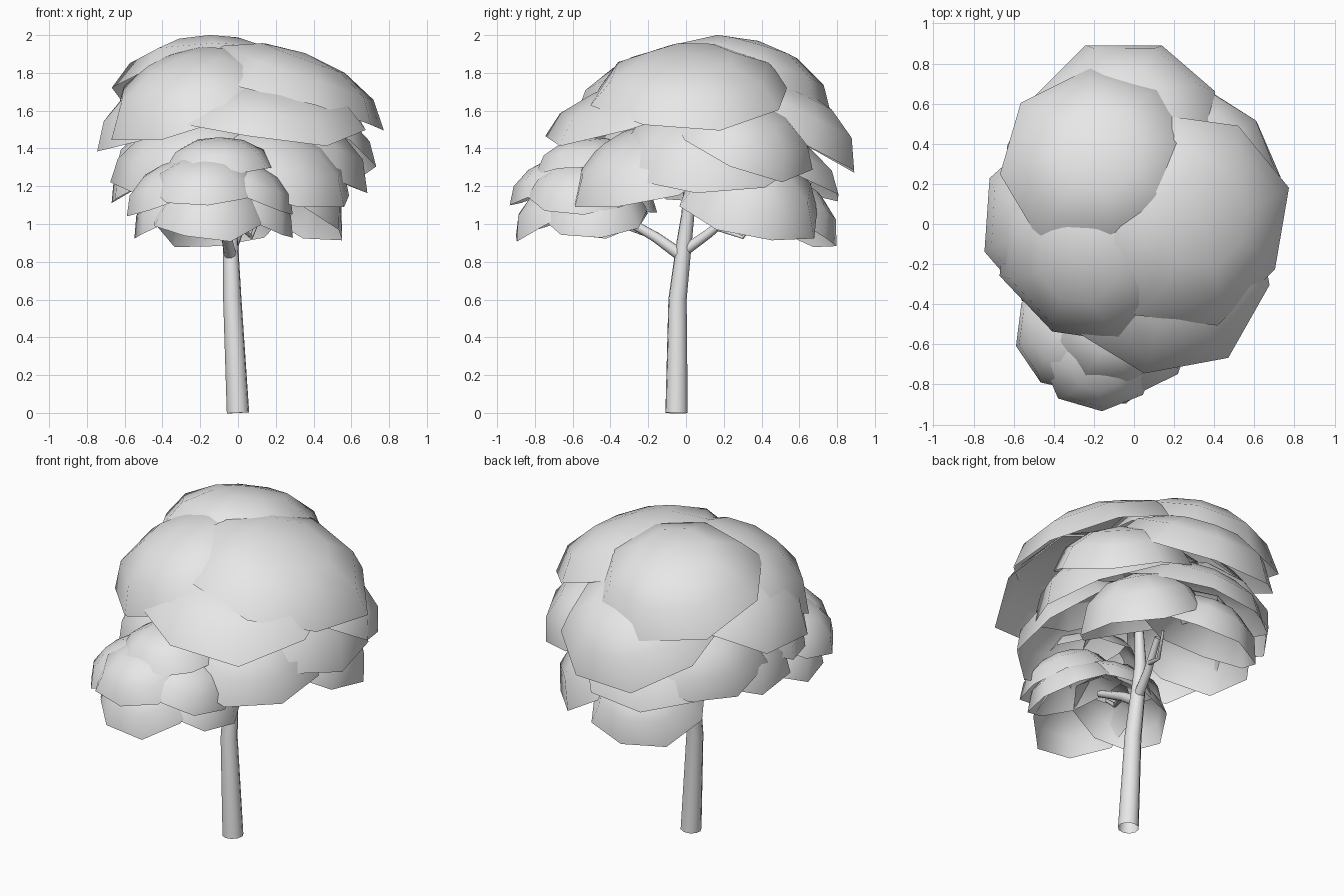
import bpy, bmesh, math, random
from mathutils import Vector, Matrix

random.seed(4)
if "Cube" in bpy.data.objects:
    bpy.data.objects.remove(bpy.data.objects["Cube"], do_unlink=True)

grey = bpy.data.materials.new("light_grey")
grey.use_nodes = True
grey.diffuse_color = (0.8, 0.8, 0.8, 1)
grey.node_tree.nodes["Principled BSDF"].inputs["Base Color"].default_value = (0.8, 0.8, 0.8, 1)


def leaf_cap(name, centre, normal, radius, height, sides=8, rings=3):
    """Open smooth dome with an uneven polygonal rim."""
    bm = bmesh.new()
    frame = Vector(normal).to_track_quat('Z', 'Y').to_matrix().to_4x4()
    frame = Matrix.Translation(centre) @ frame
    apex = bm.verts.new((0, 0, height))
    spin = random.uniform(0, math.tau)
    wobble = [random.uniform(0.98, 1.06) for _ in range(sides)]
    drop = [random.uniform(-0.06, 0.06) * radius for _ in range(sides)]
    loops = []
    for k in range(1, rings + 1):
        t = k / rings
        loop = []
        for i in range(sides):
            a = spin + math.tau * i / sides
            r = radius * math.sin(t * math.pi / 2.3) / math.sin(math.pi / 2.3)
            r *= 1 + (wobble[i] - 1) * t
            z = height * (1 - t ** 2) + drop[i] * t ** 3
            loop.append(bm.verts.new((r * math.cos(a), r * math.sin(a), z)))
        loops.append(loop)
    for i in range(sides):
        j = (i + 1) % sides
        bm.faces.new((apex, loops[0][i], loops[0][j]))
        for upper, lower in zip(loops, loops[1:]):
            bm.faces.new((upper[i], lower[i], lower[j], upper[j]))
    for f in bm.faces:
        f.smooth = True
    bm.transform(frame)
    mesh = bpy.data.meshes.new(name)
    bm.to_mesh(mesh)
    bm.free()
    mesh.materials.append(grey)
    ob = bpy.data.objects.new(name, mesh)
    bpy.context.collection.objects.link(ob)


def limb(name, points):
    """Tapered open round tube through (x, y, z, radius) points."""
    curve = bpy.data.curves.new(name, 'CURVE')
    curve.dimensions = '3D'
    curve.bevel_depth = 1
    curve.bevel_resolution = 3
    spline = curve.splines.new('POLY')
    spline.points.add(len(points) - 1)
    for p, (x, y, z, r) in zip(spline.points, points):
        p.co = (x, y, z, 1)
        p.radius = r
    spline.use_smooth = True
    curve.materials.append(grey)
    ob = bpy.data.objects.new(name, curve)
    bpy.context.collection.objects.link(ob)


# Trunk and branches
limb("trunk", [(0, -.05, 0, .06), (-.03, -.045, .6, .049),
               (-.04, -.01, .9, .041), (-.04, .01, 1.05, .035), (-.02, .02, 1.3, .025)])
limb("front_branch", [(-.04, -.02, .83, .034), (-.06, -.16, .93, .028), (-.1, -.42, 1.08, .02)])
limb("back_branch", [(-.04, -.02, .85, .03), (0, .12, .95, .025), (.06, .28, 1.08, .018)])
limb("front_twig", [(-.06, -.18, .94, .018), (-.16, -.36, 1.0, .013), (-.2, -.48, 1.1, .01)])
limb("back_twig", [(.02, .16, .98, .015), (.07, .3, .93, .01), (.12, .4, 1.05, .008)])

# Upper crown
leaf_cap("top_foliage", (-.16, .31, 1.71), (-.06, .27, .95), .49, .27)
leaf_cap("left_upper_foliage", (.27, .03, 1.67), (.35, -.03, .94), .53, .25)
leaf_cap("front_upper_foliage", (-.22, -.12, 1.63), (-.25, -.27, .92), .48, .28)
leaf_cap("front_skirt_foliage", (.15, -.22, 1.57), (.1, -.24, .96), .54, .2)
leaf_cap("right_upper_foliage", (-.32, .0, 1.54), (-.37, -.08, .92), .46, .27)
leaf_cap("back_upper_foliage", (-.03, .49, 1.5), (0, .45, .89), .48, .25)

# Middle crown
leaf_cap("back_left_foliage", (.34, .3, 1.42), (.35, .35, .87), .4, .24)
leaf_cap("left_middle_foliage", (.25, .12, 1.36), (.38, 0, .92), .49, .26)
leaf_cap("front_left_foliage", (.2, -.2, 1.25), (.3, -.3, .9), .42, .25)
leaf_cap("back_middle_foliage", (-.1, .42, 1.28), (-.1, .4, .9), .43, .22)
leaf_cap("back_right_foliage", (-.3, .32, 1.34), (-.4, .3, .87), .39, .23)
leaf_cap("right_middle_foliage", (-.33, .08, 1.28), (-.4, 0, .9), .39, .22)
leaf_cap("front_right_foliage", (-.28, -.15, 1.34), (-.35, -.25, .9), .4, .22)

# Lower crown
leaf_cap("left_lower_foliage", (.21, .34, 1.08), (.42, .2, .89), .38, .3)
leaf_cap("back_lower_foliage", (-.08, .49, 1.01), (-.15, .4, .89), .34, .25)

# Small front crown
leaf_cap("small_top_foliage", (-.1, -.52, 1.3), (0, -.1, 1), .29, .16)
leaf_cap("small_front_foliage", (-.17, -.66, 1.19), (-.05, -.35, .93), .29, .17)
leaf_cap("small_front_lower_foliage", (-.15, -.63, 1.04), (0, -.4, .9), .3, .2)
leaf_cap("small_back_foliage", (-.15, -.4, 1.13), (0, .3, .95), .26, .14)
for side, x in (("left", 1), ("right", -1)):
    leaf_cap(f"small_{side}_foliage", (-.15 + x * .18, -.55, 1.16), (x * .4, -.1, .9), .28, .17)
    leaf_cap(f"small_{side}_lower_foliage", (-.13 + x * .16, -.48, 1.05), (x * .4, 0, .9), .28, .18)
